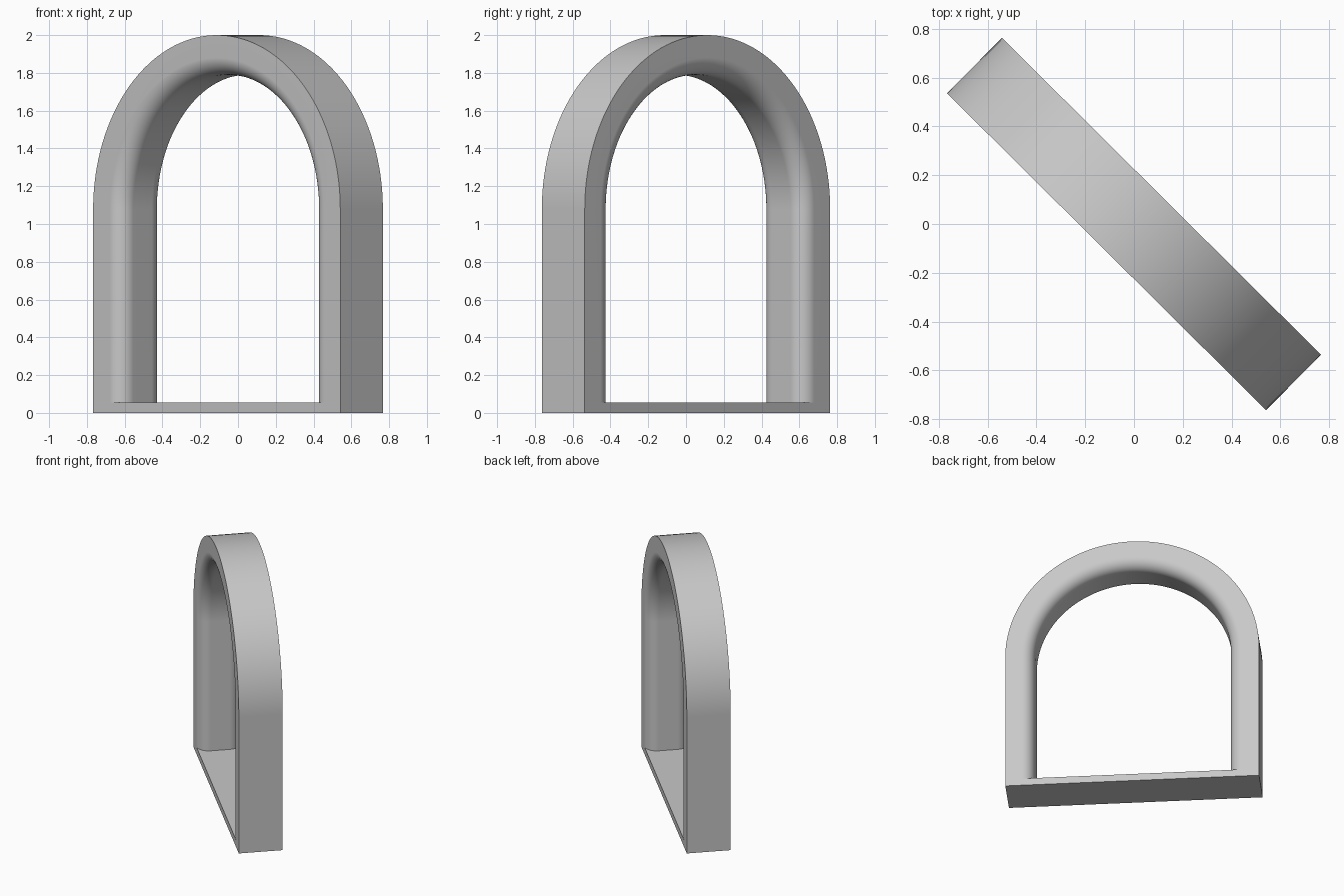
import bpy, bmesh
from math import sin, cos, pi, radians
from mathutils import Matrix

cube = bpy.data.objects.get("Cube")
if cube:
    bpy.data.objects.remove(cube)

OUTER, INNER, FILLET = 0.922, 0.712, 0.09    # half widths and inner edge rounding
HALF_DEPTH, SILL, SPRING = 0.16, 0.055, 1.078
ARC_STEPS, FILLET_STEPS = 64, 10

stone = bpy.data.materials.new("light_grey")
stone.use_nodes = True
grey = (0.58, 0.58, 0.58, 1)
stone.diffuse_color = grey
stone.node_tree.nodes["Principled BSDF"].inputs["Base Color"].default_value = grey

# Cross-section of the frame as (radius, depth): square outside, rounded inside
front_round = []
for i in range(FILLET_STEPS + 1):
    a = pi / 2 * i / FILLET_STEPS
    front_round.append((INNER + FILLET * (1 - sin(a)),
                        -HALF_DEPTH + FILLET * (1 - cos(a))))
back_round = [(r, -d) for r, d in reversed(front_round)]
section = [(OUTER, HALF_DEPTH), (OUTER, -HALF_DEPTH)] + front_round + back_round

# Stations along the frame: up the right jamb, over the arch, down the left jamb
arch = [(pi * i / ARC_STEPS, SPRING) for i in range(ARC_STEPS + 1)]
stations = [(0, 0), (0, SILL)] + arch + [(pi, SILL), (pi, 0)]

bm = bmesh.new()
rings = [[bm.verts.new((r * cos(t), d, z + r * sin(t))) for r, d in section]
         for t, z in stations]
last = len(section) - 1
for s in range(len(rings) - 1):
    a, b = rings[s], rings[s + 1]
    at_sill = s in (0, len(rings) - 2)
    for k in range(len(section)):
        if at_sill and 2 <= k < last:
            continue                        # the sill closes this stretch
        n = (k + 1) % len(section)
        bm.faces.new((a[k], a[n], b[n], b[k]))

# Sill between the jambs: front, back, top and underside
foot_a, top_a, top_b, foot_b = rings[0], rings[1], rings[-2], rings[-1]
for k in (2, last):
    bm.faces.new((foot_a[k], top_a[k], top_b[k], foot_b[k]))
bm.faces.new(top_a[2:] + top_b[:1:-1])
bm.faces.new((foot_a[0], foot_a[1], foot_a[2], foot_b[2],
              foot_b[1], foot_b[0], foot_b[last], foot_a[last]))
bmesh.ops.delete(bm, geom=[v for v in bm.verts if not v.link_faces], context='VERTS')
bmesh.ops.recalc_face_normals(bm, faces=bm.faces)

# The frame stands diagonally
bm.transform(Matrix.Rotation(radians(-44.8), 4, 'Z'))
mesh = bpy.data.meshes.new("arched_frame")
bm.to_mesh(mesh)
bm.free()
mesh.materials.append(stone)
frame = bpy.data.objects.new("arched_frame", mesh)
bpy.context.collection.objects.link(frame)

# Smooth curves, crisp corners
bpy.ops.object.select_all(action='DESELECT')
frame.select_set(True)
bpy.context.view_layer.objects.active = frame
bpy.ops.object.shade_smooth_by_angle(angle=radians(30))
weighted = frame.modifiers.new("even_shading", 'WEIGHTED_NORMAL')
weighted.keep_sharp = True
